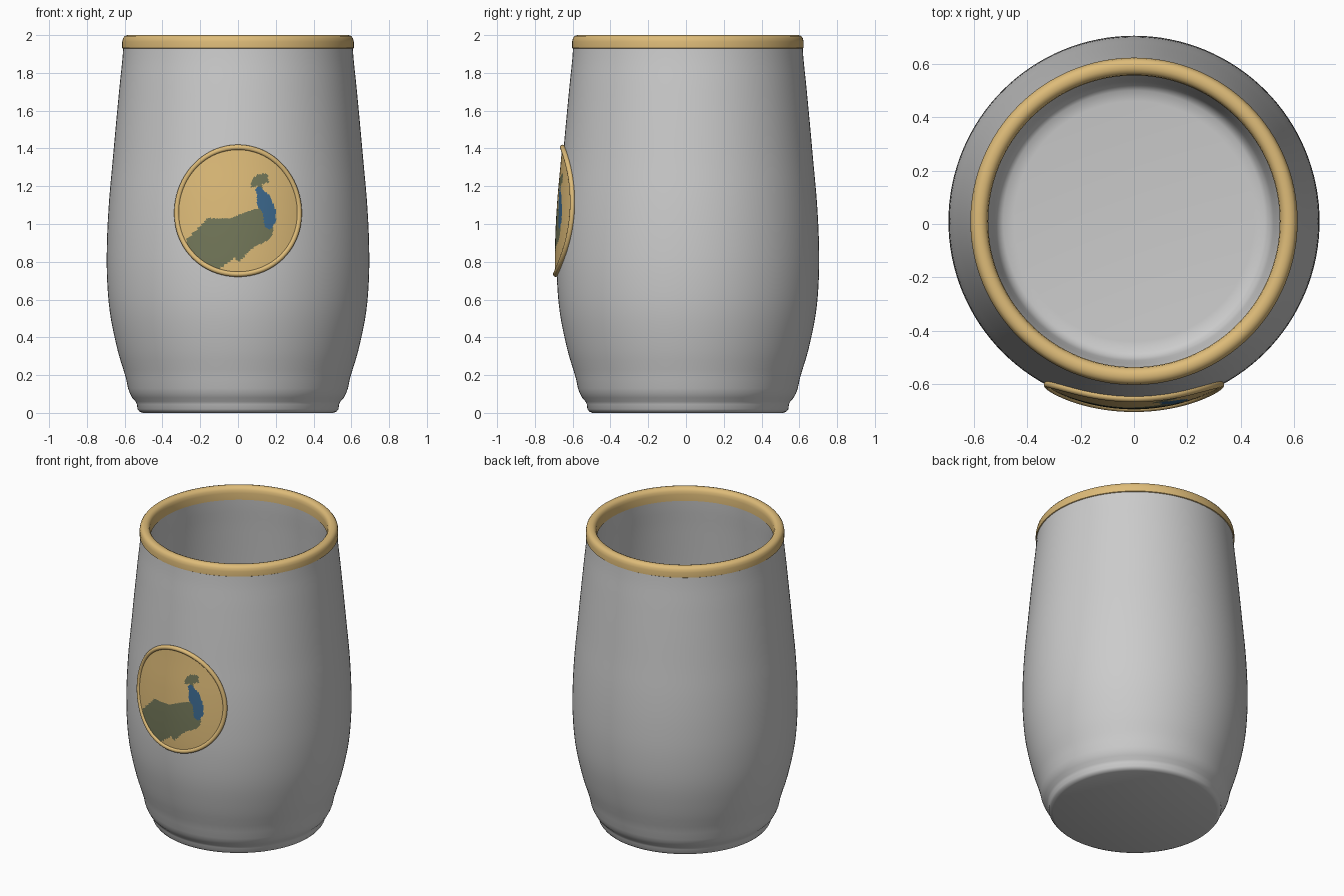
import bpy
import bmesh
from math import sin, cos, pi, tau
from mathutils import Vector

if "Cube" in bpy.data.objects:
    bpy.data.objects.remove(bpy.data.objects["Cube"])

CENTRE_Y = 0.01      # cup axis, set back by the badge in front
SEGMENTS = 128
WALL_BASE, WALL_STEP = 0.13, 0.2
WALL = [0.582, 0.637, 0.678, 0.694, 0.693, 0.682, 0.664, 0.646, 0.627, 0.608]
WALL_TOP = WALL_BASE + WALL_STEP * (len(WALL) - 1)
THICKNESS = 0.06


def material(name, colour):
    mat = bpy.data.materials.new(name)
    mat.use_nodes = True
    mat.diffuse_color = (*colour, 1)
    mat.node_tree.nodes["Principled BSDF"].inputs["Base Color"].default_value = (*colour, 1)
    return mat


grey = material("light_grey", (0.6, 0.6, 0.6))
gold = material("gold", (0.73, 0.5, 0.19))
olive = material("olive", (0.17, 0.185, 0.1))
blue = material("blue", (0.045, 0.14, 0.27))


def wall_radius(z):
    """Smooth outer radius of the cup at height z."""
    t = min(max((z - WALL_BASE) / WALL_STEP, 0), len(WALL) - 1.001)
    i = int(t)
    f = t - i
    a, b, c, d = (WALL[min(max(k, 0), len(WALL) - 1)] for k in range(i - 1, i + 3))
    return b + f / 2 * (c - a + f * (2 * a - 5 * b + 4 * c - d + f * (3 * (b - c) + d - a)))


def finish(name, bm, mats, angle=40):
    bmesh.ops.recalc_face_normals(bm, faces=bm.faces)
    mesh = bpy.data.meshes.new(name)
    bm.to_mesh(mesh)
    bm.free()
    for mat in mats:
        mesh.materials.append(mat)
    obj = bpy.data.objects.new(name, mesh)
    bpy.context.collection.objects.link(obj)
    bpy.ops.object.select_all(action="DESELECT")
    obj.select_set(True)
    bpy.context.view_layer.objects.active = obj
    bpy.ops.object.shade_smooth_by_angle(angle=angle * pi / 180)
    return obj


def lathe(name, profile, mat, closed=False):
    """Spin a radius and height profile around the cup axis."""
    bm = bmesh.new()
    verts = [bm.verts.new((r, CENTRE_Y, z)) for r, z in profile]
    pairs = list(zip(verts, verts[1:])) + ([(verts[-1], verts[0])] if closed else [])
    edges = [bm.edges.new(p) for p in pairs]
    bmesh.ops.spin(bm, geom=verts + edges, cent=(0, CENTRE_Y, 0), axis=(0, 0, 1),
                   angle=tau, steps=SEGMENTS, use_merge=True)
    bmesh.ops.remove_doubles(bm, verts=bm.verts, dist=0.0001)
    return finish(name, bm, [mat])


# Cup: foot, swelling outer wall, inner wall and floor in one skin
heights = [WALL_BASE + (WALL_TOP - WALL_BASE) * i / 36 for i in range(37)]
foot = [(0, 0), (0.505, 0), (0.522, 0.007), (0.532, 0.02), (0.535, 0.045),
        (0.542, 0.06), (0.56, 0.08), (0.573, 0.105)]
outer = [(wall_radius(z), z) for z in heights]
inner = [(r - THICKNESS, z) for r, z in reversed(outer)]
floor = [(0.51, 0.1), (0.49, 0.085), (0.45, 0.08), (0, 0.08)]
lathe("cup_body", foot + outer + inner + floor, grey)

# Rounded rim band
lathe("rim", [(0.606, 1.928), (0.613, 1.932), (0.613, 1.965), (0.609, 1.983), (0.6, 1.995),
              (0.586, 2), (0.572, 2), (0.558, 1.994), (0.549, 1.98), (0.546, 1.96),
              (0.546, 1.915)], gold, closed=True)


def on_wall(u, z, lift):
    """Wrap a flat badge point around the front of the cup."""
    a = u / 0.69
    r = wall_radius(z) + lift
    return Vector((r * sin(a), CENTRE_Y - r * cos(a), z))


BADGE_Z, BADGE_R, TUBE = 1.07, 0.35, 0.014

# Painted bird silhouette, as outlines in x and z
BIRD_BODY = [(-.27, .92), (-.24, .95), (-.16, 1.03), (-.04, 1.03), (.06, 1.07), (.13, 1.09),
             (.15, .99), (.19, .98), (.18, .94), (.16, .91), (.13, .9), (.09, .88), (.06, .86),
             (.03, .82), (0, .8), (-.02, .82), (-.05, .8), (-.1, .76), (-.16, .78),
             (-.23, .83), (-.27, .88)]
BIRD_HEAD = [(.07, 1.19), (.07, 1.23), (.1, 1.26), (.14, 1.27), (.16, 1.26), (.16, 1.22),
             (.13, 1.21), (.13, 1.18), (.1, 1.2)]
BIRD_NECK = [(.09, 1.18), (.11, 1.2), (.17, 1.15), (.2, 1.07), (.2, 1.01), (.17, .97),
             (.14, .99), (.13, 1.06), (.1, 1.1), (.1, 1.16)]


def inside(x, z, outline):
    hit = False
    for (x1, z1), (x2, z2) in zip(outline, outline[1:] + outline[:1]):
        if (z1 > z) != (z2 > z) and x < x1 + (z - z1) * (x2 - x1) / (z2 - z1):
            hit = not hit
    return hit


# Badge plate: a fine wrapped disc, with faces coloured by the outlines
bm = bmesh.new()
RINGS = 50
hub = bm.verts.new(on_wall(0, BADGE_Z, 0.009))
rings = []
for i in range(1, RINGS + 1):
    r = (BADGE_R - TUBE) * i / RINGS
    rings.append([bm.verts.new(on_wall(r * cos(tau * k / SEGMENTS),
                                       BADGE_Z + r * sin(tau * k / SEGMENTS), 0.009))
                  for k in range(SEGMENTS)])
for k in range(SEGMENTS):
    n = (k + 1) % SEGMENTS
    bm.faces.new((hub, rings[0][k], rings[0][n]))
    for low, high in zip(rings, rings[1:]):
        bm.faces.new((low[k], high[k], high[n], low[n]))
for face in bm.faces:
    c = face.calc_center_median()
    if inside(c.x, c.z, BIRD_NECK):
        face.material_index = 2
    elif inside(c.x, c.z, BIRD_BODY) or inside(c.x, c.z, BIRD_HEAD):
        face.material_index = 1
finish("badge_plate", bm, [gold, olive, blue])

# Raised round border of the badge
bm = bmesh.new()
SIDES = 12
loops = []
for k in range(SEGMENTS):
    a = tau * k / SEGMENTS
    loop = []
    for s in range(SIDES):
        b = tau * s / SIDES
        r = BADGE_R - TUBE + TUBE * cos(b)
        loop.append(bm.verts.new(on_wall(r * cos(a), BADGE_Z + r * sin(a),
                                         0.006 + TUBE * sin(b))))
    loops.append(loop)
for k in range(SEGMENTS):
    here, there = loops[k], loops[(k + 1) % SEGMENTS]
    for s in range(SIDES):
        t = (s + 1) % SIDES
        bm.faces.new((here[s], there[s], there[t], here[t]))
finish("badge_border", bm, [gold])
